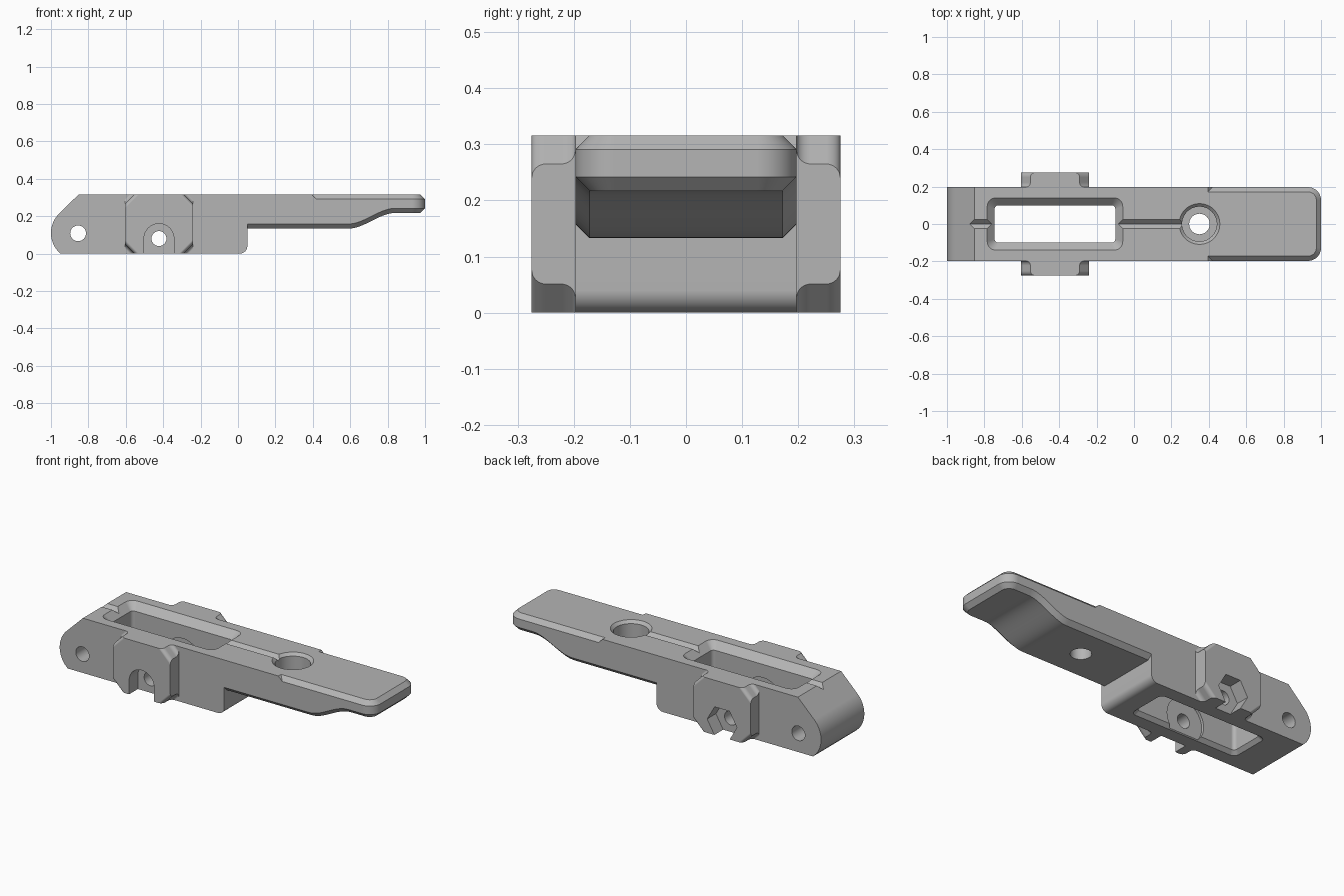
import bpy, bmesh
from math import sin, cos, pi, radians

if "Cube" in bpy.data.objects:
    bpy.data.objects.remove(bpy.data.objects["Cube"], do_unlink=True)

# Single colour
gray = bpy.data.materials.new("plain_gray")
gray.use_nodes = True
gray.diffuse_color = (0.46, 0.46, 0.46, 1)
gray.node_tree.nodes["Principled BSDF"].inputs["Base Color"].default_value = gray.diffuse_color

TOP, HALF, CH = 0.316, 0.197, 0.025   # body height, half width, chamfer
EAR_X, BOLT_X, BOLT_Z = -0.4225, -0.4225, 0.08


def loft(name, rings, end_faces=None):
    """Skin equal-length rings of points and cap both ends."""
    bm = bmesh.new()
    rows = [[bm.verts.new(p) for p in ring] for ring in rings]
    n = len(rows[0])
    for a, b in zip(rows, rows[1:]):
        for i in range(n):
            j = (i + 1) % n
            bm.faces.new((a[i], a[j], b[j], b[i]))
    bm.faces.new(rows[0])
    for face in end_faces or [range(n)]:
        bm.faces.new([rows[-1][i] for i in face])
    bmesh.ops.recalc_face_normals(bm, faces=bm.faces)
    mesh = bpy.data.meshes.new(name)
    bm.to_mesh(mesh)
    bm.free()
    mesh.materials.append(gray)
    obj = bpy.data.objects.new(name, mesh)
    bpy.context.collection.objects.link(obj)
    return obj


def prism_y(name, pts, y0, y1):
    return loft(name, [[(x, y, z) for x, z in pts] for y in (y0, y1)])


def circle(cx, cy, r, n=48, start=0.0):
    return [(cx + r * cos(start + 2 * pi * i / n), cy + r * sin(start + 2 * pi * i / n))
            for i in range(n)]


def round_rect(cx, hx, hy, r, n=8):
    pts = []
    for q, (sx, sy) in enumerate(((1, 1), (-1, 1), (-1, -1), (1, -1))):
        for i in range(n + 1):
            a = (q + i / n) * pi / 2
            pts.append((cx + sx * (hx - r) + r * cos(a), sy * (hy - r) + r * sin(a)))
    return pts


def combine(target, other, operation):
    mod = target.modifiers.new("combine", 'BOOLEAN')
    mod.operation, mod.solver, mod.object = operation, 'EXACT', other
    bpy.context.view_layer.objects.active = target
    bpy.ops.object.modifier_apply(modifier=mod.name)
    bpy.data.objects.remove(other, do_unlink=True)


# Main body: side profile with a round nose, slanted front and filleted heel
PIN_X, PIN_Z, NOSE = -0.855, 0.11, 0.145
profile = [(PIN_X + NOSE * cos(radians(a)), PIN_Z + NOSE * sin(radians(a)))
           for a in [135 + 4.4 * i for i in range(20)]]
profile.append((-0.949, 0))
profile += [(0.01 + 0.04 * sin(t * pi / 16), 0.04 - 0.04 * cos(t * pi / 16)) for t in range(9)]
profile += [(0.05, 0.2), (0.42, 0.2), (0.42, TOP - CH), (0.395, TOP), (-0.852, TOP)]
body = prism_y("lever_body", profile, -HALF, HALF)


# Handle: chamfered plate with a rounded tip and a stepped underside
def underside(x):
    t = min(max((x - 0.59) / 0.25, 0), 1)
    return 0.133 + 0.084 * t * t * (3 - 2 * t)


def handle_ring(xo, yo, xi, yi):
    side = [(xi, yi, TOP), (xo, yo, TOP - CH),
            (xo, yo, underside(xo) + CH), (xi, yi, underside(xi))]
    return side + [(x, -y, z) for x, y, z in reversed(side)]


R = 0.07
rings = [handle_ring(x, HALF, x, HALF - CH)
         for x in [0.02] + [0.59 + 0.25 * i / 16 for i in range(17)]]
for i in range(13):
    s, c = sin(i * pi / 24), cos(i * pi / 24)
    rings.append(handle_ring(1 - R + R * s, HALF - R + R * c,
                             1 - R + (R - CH) * s, HALF - R + (R - CH) * c))
handle = loft("handle", rings, [(0, 1, 6, 7), (1, 2, 5, 6), (2, 3, 4, 5)])
combine(body, handle, 'UNION')


# Side lugs: blocks whose corner cuts flare at the base and round over outside
def lug_ring(y, c):
    hx, hz = 0.1825, TOP / 2
    quarter = [(hx, hz - c), (hx - c, hz)]
    pts = quarter + [(-x, z) for x, z in reversed(quarter)]
    pts += [(-x, -z) for x, z in pts]
    return [(EAR_X + x, y, hz + z) for x, z in pts]


arc = [i * pi / 16 for i in range(9)]
sections = [(0.18, 0.026)]
sections += [(HALF + CH * (1 - cos(t)), 0.026 + CH * sin(t)) for t in arc]
sections += [(0.25 + CH * sin(t), 0.051 + CH * (1 - cos(t))) for t in arc]
for side, label in ((-1, "right"), (1, "left")):
    lug = loft(label + "_lug", [lug_ring(side * y, c) for y, c in sections])
    combine(body, lug, 'UNION')

cutters = []

# Through window with chamfered rims
window = [(-0.02, 0.04, 0.045), (0.02, 0, 0.02), (0.276, 0, 0.02), (0.336, 0.06, 0.06)]
cutters.append(loft("window_cutter", [
    [(x, y, z) for x, y in round_rect(EAR_X, 0.3225 + g, 0.1 + g, r)]
    for z, g, r in window]))

# Shallow round recesses in the inner walls
cutters.append(prism_y("recess_cutter", circle(BOLT_X, BOLT_Z, 0.12), -0.115, 0.115))

# Pivot pin hole and cross bolt hole
cutters.append(prism_y("pin_cutter", circle(PIN_X, 0.108, 0.042), -0.3, 0.3))
cutters.append(prism_y("bolt_cutter", circle(BOLT_X, BOLT_Z, 0.04), -0.3, 0.3))

# Arched bolt head slot in the right lug
arch = [(BOLT_X + 0.08 * cos(i * pi / 24), BOLT_Z + 0.08 * sin(i * pi / 24)) for i in range(25)]
arch += [(BOLT_X - 0.08, -0.05), (BOLT_X + 0.08, -0.05)]
cutters.append(prism_y("arch_cutter", arch, -0.3, -0.195))

# Hexagonal nut pocket in the left lug
cutters.append(prism_y("nut_cutter", circle(BOLT_X, BOLT_Z, 0.095, 6), 0.195, 0.3))

# Counterbored screw hole in the handle
bore = [(0.1, 0.055), (0.2, 0.055), (0.2, 0.093), (0.3, 0.093), (0.336, 0.129)]
cutters.append(loft("screw_cutter", [
    [(x, y, z) for x, y in circle(0.35, 0, r)] for z, r in bore]))

# V groove along the top
vee = [(-0.045, TOP + 0.02), (0.045, TOP + 0.02), (0, TOP - 0.025)]
cutters.append(loft("groove_cutter", [[(x, y, z) for y, z in vee] for x in (-0.95, 0.3)]))

for cutter in cutters:
    combine(body, cutter, 'DIFFERENCE')

# Smooth rounded areas, keep machined edges crisp
bpy.ops.object.select_all(action='DESELECT')
body.select_set(True)
bpy.context.view_layer.objects.active = body
bpy.ops.object.shade_smooth_by_angle(angle=radians(25))
weighted = body.modifiers.new("weighted_normals", 'WEIGHTED_NORMAL')
weighted.keep_sharp = True
